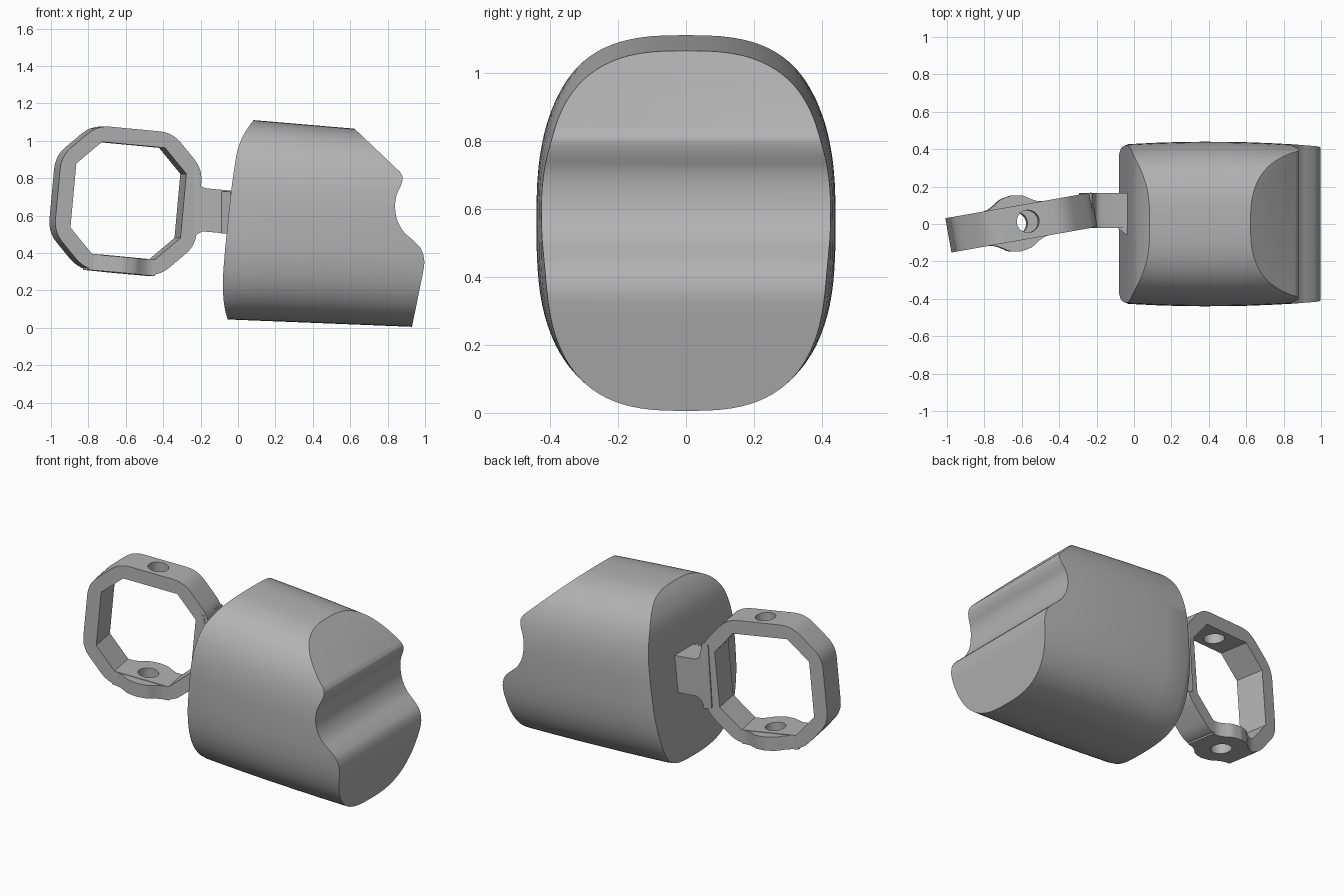
import bpy, bmesh, math
from mathutils import Matrix, Vector

cube = bpy.data.objects.get("Cube")
if cube:
    bpy.data.objects.remove(cube, do_unlink=True)

grey = bpy.data.materials.new("plain_grey")
grey.use_nodes = True
COLOUR = (0.45, 0.45, 0.45, 1)
grey.diffuse_color = COLOUR
grey.node_tree.nodes["Principled BSDF"].inputs["Base Color"].default_value = COLOUR


def make(name, bm):
    bmesh.ops.recalc_face_normals(bm, faces=bm.faces)
    mesh = bpy.data.meshes.new(name)
    bm.to_mesh(mesh)
    bm.free()
    ob = bpy.data.objects.new(name, mesh)
    mesh.materials.append(grey)
    bpy.context.collection.objects.link(ob)
    return ob


def loft(name, rings):
    """Skin a list of equal-length closed rings and cap both ends."""
    bm = bmesh.new()
    rows = [[bm.verts.new(p) for p in ring] for ring in rings]
    n = len(rows[0])
    for a, b in zip(rows, rows[1:]):
        for i in range(n):
            bm.faces.new((a[i], a[(i + 1) % n], b[(i + 1) % n], b[i]))
    bm.faces.new(rows[0])
    bm.faces.new(rows[-1])
    return make(name, bm)


def prism_y(name, pts, y0, y1):
    return loft(name, [[(x, y, z) for x, z in pts] for y in (y0, y1)])


def prism_z(name, pts, z0, z1):
    return loft(name, [[(x, y, z) for x, y in pts] for z in (z0, z1)])


def activate(ob):
    bpy.ops.object.select_all(action='DESELECT')
    ob.select_set(True)
    bpy.context.view_layer.objects.active = ob


def boolean(ob, tool, operation):
    mod = ob.modifiers.new("cut", 'BOOLEAN')
    mod.object, mod.operation, mod.solver = tool, operation, 'EXACT'
    activate(ob)
    bpy.ops.object.modifier_apply(modifier=mod.name)
    bpy.data.objects.remove(tool, do_unlink=True)


def smooth(ob):
    activate(ob)
    bpy.ops.object.shade_smooth_by_angle(angle=math.radians(28))


def spline(pts, steps=4):
    """Catmull-Rom curve through the points."""
    p = [Vector(q) for q in [pts[0], *pts, pts[-1]]]
    out = []
    for a, b, c, d in zip(p, p[1:], p[2:], p[3:]):
        for k in range(steps):
            t = k / steps
            out.append((2 * b + (c - a) * t + (2 * a - 5 * b + 4 * c - d) * t ** 2
                        + (3 * b - a - 3 * c + d) * t ** 3) / 2)
    return [tuple(v) for v in out + [p[-1]]]


def rounded(pts, cut, steps=5):
    """Round each corner of a closed polygon."""
    out = []
    for i, q in enumerate(pts):
        q = Vector(q)
        ends = [q + (Vector(o) - q).normalized() * cut
                for o in (pts[i - 1], pts[(i + 1) % len(pts)])]
        for k in range(steps + 1):
            t = k / steps
            out.append(tuple(ends[0] * (1 - t) ** 2 + q * 2 * t * (1 - t) + ends[1] * t * t))
    return out


# Body: tapering superellipse tube trimmed to the side profile
def section(x, inset=0.0, n=96):
    top, bottom = 1.118 - 0.085 * x, 0.043 - 0.04 * x
    half = 0.44 - 0.07 * (x - 0.4) ** 2 - inset
    power = lambda v: math.copysign(abs(v) ** (2 / 2.8), v)
    return [(x, half * power(math.cos(a)),
             (top + bottom) / 2 + (top - bottom) / 2 * power(math.sin(a)))
            for a in (2 * math.pi * i / n for i in range(n))]


stations = [(-0.1, 0.05), (-0.085, 0.028), (-0.065, 0.012), (-0.03, 0)]
stations += [(0.12 * i, 0) for i in range(1, 10)]
body = loft("body", [section(x, inset) for x, inset in stations])

rear = spline([(-0.05, 0.03), (-0.07, 0.1), (-0.08, 0.2), (-0.075, 0.35), (-0.04, 0.7),
               (-0.02, 0.85), (0, 0.96), (0.04, 1.05), (0.095, 1.125)])
grip = spline([(0.865, 0.835), (0.88, 0.805), (0.872, 0.765), (0.848, 0.71), (0.84, 0.65),
               (0.85, 0.58), (0.885, 0.515), (0.94, 0.465), (0.98, 0.42), (0.996, 0.36),
               (0.99, 0.3)])
outline = rear + [(0.56, 1.125)] + grip + [(0.925, -0.02)]
boolean(body, prism_y("trim", outline, -0.6, 0.6), 'INTERSECT')
smooth(body)


# Strap loop: octagonal band with a boss and two screw holes
def octagon(side, flat):
    return [(side, -flat), (side, flat), (flat, side), (-flat, side),
            (-side, flat), (-side, -flat), (-flat, -side), (flat, -side)]


loop = prism_y("strap_loop", rounded(octagon(0.385, 0.205), 0.07), -0.093, 0.093)
boolean(loop, prism_y("opening", octagon(0.30, 0.172), -0.2, 0.2), 'DIFFERENCE')

quarter = spline([(0, 0.152), (0.06, 0.14), (0.1, 0.115), (0.135, 0.098), (0.18, 0.09)])
arch = [(-x, y) for x, y in quarter[:0:-1]] + quarter
boss = arch + [(x, -y) for x, y in reversed(arch)]
boolean(loop, prism_z("boss", boss, -0.388, -0.303), 'UNION')
hole = [(0.06 * math.cos(a), 0.06 * math.sin(a))
        for a in (2 * math.pi * i / 32 for i in range(32))]
boolean(loop, prism_z("hole", hole, -0.6, 0.6), 'DIFFERENCE')
loop.data.transform(Matrix.Translation((-0.602, 0.008, 0.68))
                    @ Matrix.Rotation(math.radians(10), 4, 'Z')
                    @ Matrix.Rotation(math.radians(5.3), 4, 'Y'))
smooth(loop)

# Tab joining the loop to the body, with a small gusset
upper = spline([(-0.17, 0.746), (-0.2, 0.76), (-0.215, 0.8), (-0.225, 0.86)])
lower = spline([(-0.24, 0.45), (-0.228, 0.492), (-0.19, 0.516)])
tab = prism_y("tab", [(0.03, 0.728)] + upper + [(-0.27, 0.86), (-0.295, 0.47)]
              + lower + [(0.03, 0.497)], -0.022, 0.165)
smooth(tab)
prism_z("tab_gusset", [(-0.09, -0.02), (-0.04, -0.058), (0.03, -0.058), (0.03, 0)],
        0.505, 0.728)
